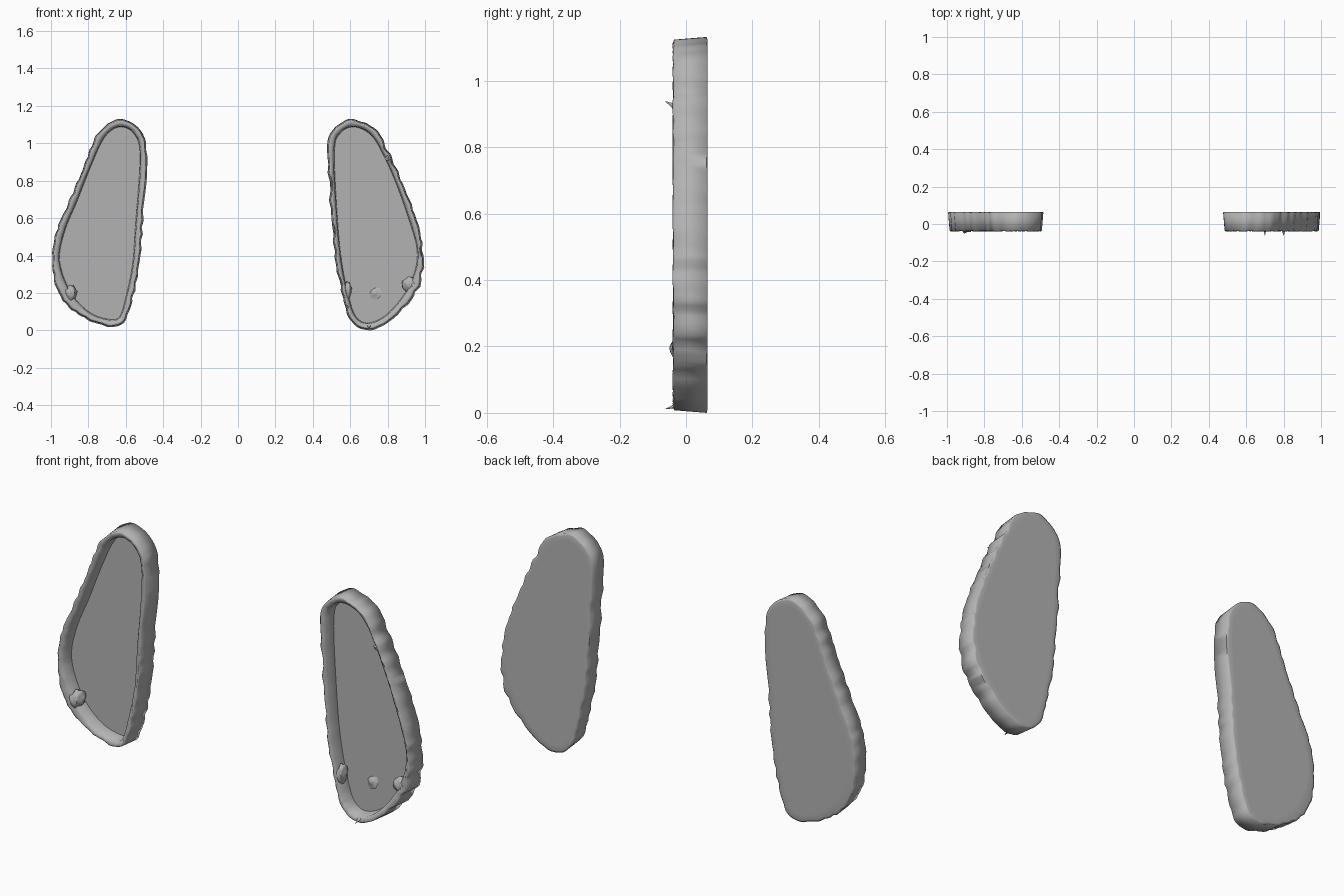
import bpy, bmesh, math, random
from mathutils import Vector, noise

if "Cube" in bpy.data.objects:
    bpy.data.objects.remove(bpy.data.objects["Cube"])

random.seed(4)
BACK, FLOOR, FRONT = 0.065, 0.03, -0.038
STEPS = 8

# dark grey used on every part
GREY = bpy.data.materials.new("dark_grey")
GREY.diffuse_color = (.45, .45, .45, 1)
GREY.use_nodes = True
GREY.node_tree.nodes["Principled BSDF"].inputs["Base Color"].default_value = GREY.diffuse_color

# inner rim outline, counter-clockwise seen from the front: x, z, rim width
RIGHT = [(.695, .045, .036), (.79, .085, .034), (.885, .19, .045), (.945, .31, .042),
         (.962, .43, .028), (.93, .565, .034), (.855, .78, .030), (.785, .94, .030),
         (.715, 1.055, .036), (.625, 1.10, .034), (.548, 1.07, .036), (.512, .97, .034),
         (.527, .62, .027), (.55, .38, .028), (.588, .19, .028), (.628, .08, .032)]
LEFT = [(-.695, .065, .034), (-.63, .08, .034), (-.595, .19, .034), (-.56, .36, .034),
        (-.545, .56, .034), (-.52, .94, .036), (-.555, 1.065, .036), (-.635, 1.10, .036),
        (-.715, 1.045, .038), (-.785, .90, .033), (-.86, .71, .034), (-.93, .54, .038),
        (-.957, .38, .036), (-.90, .215, .056), (-.80, .105, .036)]


def smooth_loop(points):
    """Closed Catmull-Rom curve through the control points."""
    pts = [Vector(p) for p in points]
    n, out = len(pts), []
    for i in range(n):
        a, b, c, d = (pts[(i + k) % n] for k in (-1, 0, 1, 2))
        for s in range(STEPS):
            t = s / STEPS
            out.append(0.5 * (2 * b + (c - a) * t + (2 * a - 5 * b + 4 * c - d) * t * t
                              + (3 * b - a - 3 * c + d) * t ** 3))
    return out


def finish(name, bm, angle):
    bmesh.ops.recalc_face_normals(bm, faces=bm.faces)
    mesh = bpy.data.meshes.new(name)
    bm.to_mesh(mesh)
    bm.free()
    mesh.materials.append(GREY)
    ob = bpy.data.objects.new(name, mesh)
    bpy.context.collection.objects.link(ob)
    bpy.ops.object.select_all(action='DESELECT')
    ob.select_set(True)
    bpy.context.view_layer.objects.active = ob
    bpy.ops.object.shade_smooth_by_angle(angle=math.radians(angle))


def tray(name, points):
    """Shallow tray: closed back, crumpled side wall, raised rim, sunken floor."""
    base = smooth_loop(points)
    n = len(base)
    offsets = []
    for i, p in enumerate(base):
        t = base[(i + 1) % n] - base[i - 1]
        normal = Vector((t.y, 0, -t.x)).normalized()
        # the lower outer side is the most ragged
        jag = 0.020 if abs(p.x) > .84 and p.y < .5 else 0.010
        wob = jag * noise.noise(Vector((p.x * 24, p.y * 24, 3)))
        offsets.append((Vector((p.x, 0, p.y)), normal, p.z + wob))
    # each ring: share of rim width, extra offset, depth, crumple in depth
    rings = [(0, 0, BACK, 0), (1, -.010, BACK, 0), (1, 0, BACK - .003, 0),
             (1, -.008, FRONT + .003, .001), (.75, -.006, FRONT - .001, .002),
             (.3, 0, FRONT + .004, .004), (0, 0, FRONT + .010, .002),
             (0, -.004, FLOOR, 0)]
    bm = bmesh.new()
    loops = []
    for share, extra, y, crumple in rings:
        loop = []
        for p, normal, w in offsets:
            v = p + normal * (w * share + extra)
            v.y = y + random.uniform(-crumple, crumple)
            loop.append(bm.verts.new(v))
        loops.append(loop)
    for a, b in zip(loops, loops[1:]):
        for i in range(n):
            j = (i + 1) % n
            bm.faces.new((a[i], a[j], b[j], b[i]))
    bm.faces.new(loops[0])
    bm.faces.new(loops[-1])
    finish(name, bm, 78)


def lump(name, loc, size):
    """Soft bulge melted into the rim."""
    bm = bmesh.new()
    bmesh.ops.create_icosphere(bm, subdivisions=3, radius=1)
    for v in bm.verts:
        v.co *= 1 + .25 * noise.noise(v.co * 2)
        v.co = Vector([c * s for c, s in zip(v.co, size)]) + Vector(loc)
    finish(name, bm, 60)


def spike(name, base, tip, radius):
    """Small pointed burr with a flared foot."""
    base, tip = Vector(base), Vector(tip)
    side = (tip - base).normalized().orthogonal().normalized()
    up = (tip - base).normalized().cross(side)
    bm = bmesh.new()
    rings = []
    for share, r in ((0, radius), (.3, radius * .4)):
        centre = base.lerp(tip, share)
        rings.append([bm.verts.new(centre + r * (side * math.cos(a) + up * math.sin(a)))
                      for a in (math.tau * k / 8 for k in range(8))])
    top = bm.verts.new(tip)
    low, high = rings
    for i in range(8):
        j = (i + 1) % 8
        bm.faces.new((low[i], low[j], high[j], high[i]))
        bm.faces.new((high[i], high[j], top))
    bm.faces.new(low[::-1])
    finish(name, bm, 60)


# the two trays
tray("right_tray", RIGHT)
tray("left_tray", LEFT)

# bulges on the lower rims
lump("left_rim_bulge", (-.895, -.004, .205), (.034, .042, .045))
lump("right_rim_bulge", (.918, -.002, .255), (.040, .032, .040))
lump("right_inner_bulge", (.585, -.002, .22), (.022, .032, .05))

# burrs on the right tray
spike("upper_burr", (.80, -.030, .93), (.80, -.065, .948), .016)
spike("lower_burr", (.70, -.030, .03), (.70, -.065, .02), .012)
spike("floor_burr", (.73, .031, .21), (.725, .005, .215), .04)

# rest the model on the ground
low_z = min(v.co.z for o in bpy.data.objects for v in o.data.vertices)
for o in bpy.data.objects:
    o.location.z -= low_z
